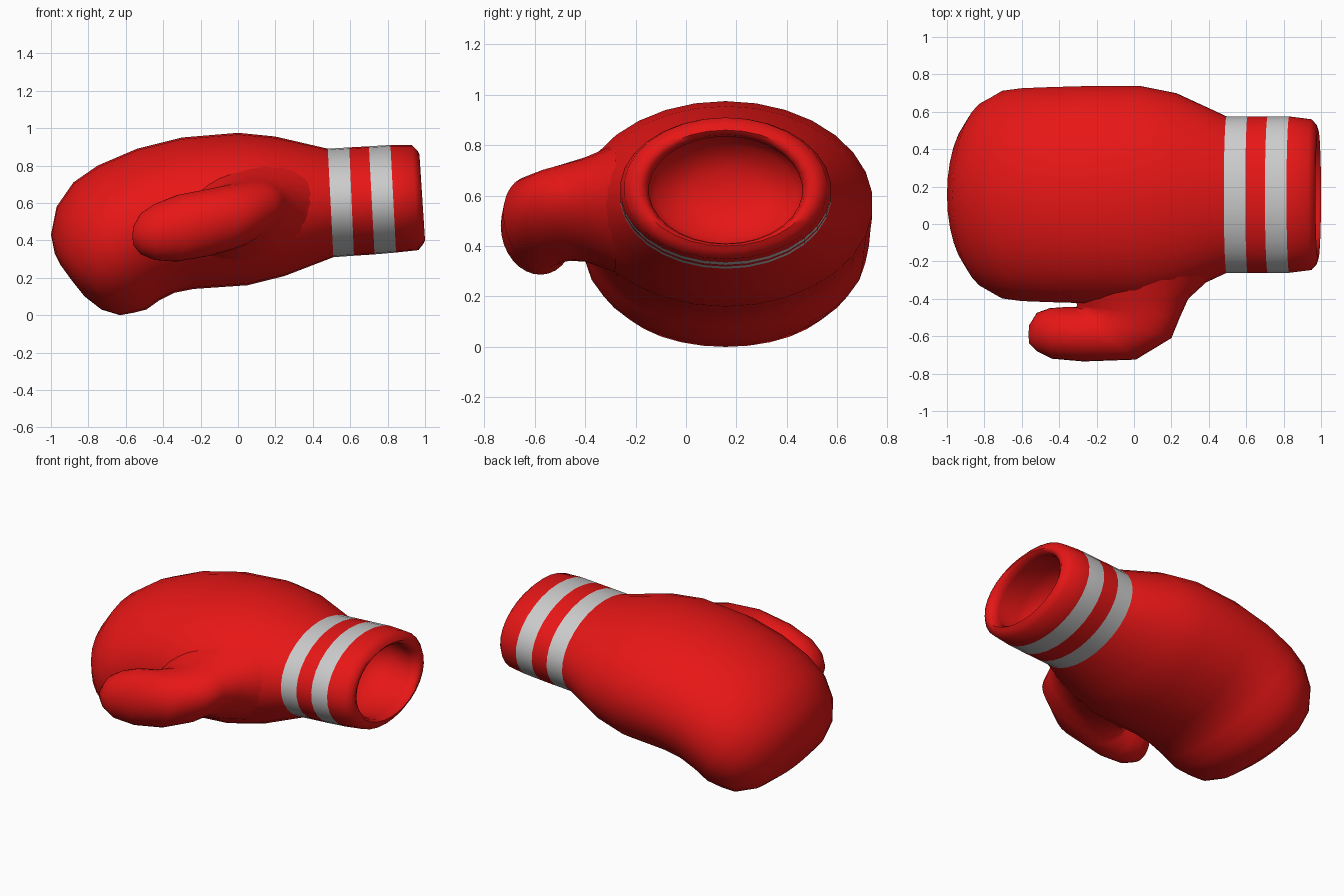
import bpy, bmesh, math
from mathutils import Vector

if "Cube" in bpy.data.objects:
    bpy.data.objects.remove(bpy.data.objects["Cube"])

SIDES = 30
YC = 0.157  # centre line of hand and cuff


def material(name, rgb):
    m = bpy.data.materials.new(name)
    m.diffuse_color = (*rgb, 1)
    m.use_nodes = True
    m.node_tree.nodes["Principled BSDF"].inputs["Base Color"].default_value = m.diffuse_color
    return m


RED = material("red_leather", (0.80, 0.008, 0.008))
GREY = material("grey_band", (0.55, 0.55, 0.55))


def loft(name, rings, cap_end=True, stripes=(), angle=60):
    """Skin elliptical rings, each given as two opposite points and a half-width vector."""
    bm = bmesh.new()
    loops = []
    for a, b, w in rings:
        a, b, w = Vector(a), Vector(b), Vector(w)
        loops.append([bm.verts.new((a + b) / 2 + (a - b) / 2 * math.cos(t) + w * math.sin(t))
                      for t in (2 * math.pi * i / SIDES for i in range(SIDES))])
    for k, (p, q) in enumerate(zip(loops, loops[1:])):
        for i in range(SIDES):
            j = (i + 1) % SIDES
            f = bm.faces.new((p[i], p[j], q[j], q[i]))
            f.material_index = 1 if k in stripes else 0
    if cap_end:
        a, b, w = (Vector(v) for v in rings[-1])
        a0, b0, _ = (Vector(v) for v in rings[-2])
        tip = bm.verts.new((a + b) / 2 + ((a + b) - (a0 + b0)) * 0.06)
        for i in range(SIDES):
            bm.faces.new((loops[-1][i], loops[-1][(i + 1) % SIDES], tip))
    # orient faces outwards: first band must face away from its ring centre
    bmesh.ops.recalc_face_normals(bm, faces=bm.faces)
    bm.faces.ensure_lookup_table()
    f = bm.faces[0]
    c = sum((v.co for v in loops[0] + loops[1]), Vector()) / (2 * SIDES)
    if f.normal.dot(f.calc_center_median() - c) < 0:
        bmesh.ops.reverse_faces(bm, faces=bm.faces)
    me = bpy.data.meshes.new(name)
    bm.to_mesh(me)
    bm.free()
    me.materials.append(RED)
    me.materials.append(GREY)
    ob = bpy.data.objects.new(name, me)
    bpy.context.collection.objects.link(ob)
    bpy.ops.object.select_all(action='DESELECT')
    ob.select_set(True)
    bpy.context.view_layer.objects.active = ob
    bpy.ops.object.shade_smooth_by_angle(angle=math.radians(angle))
    return ob


def upright(profile):
    """Rings from top x,z / bottom x,z / half width in y."""
    return [((x1, YC, z1), (x2, YC, z2), (0, w, 0)) for x1, z1, x2, z2, w in profile]


# padded hand, curling down over the knuckles
loft("hand_padding", upright([
    (0.48, 0.89, 0.51, 0.31, 0.42),
    (0.20, 0.955, 0.25, 0.21, 0.545),
    (0.00, 0.975, 0.05, 0.16, 0.585),
    (-0.30, 0.95, -0.24, 0.14, 0.583),
    (-0.54, 0.89, -0.34, 0.12, 0.578),
    (-0.75, 0.80, -0.42, 0.08, 0.572),
    (-0.88, 0.71, -0.49, 0.03, 0.558),
    (-0.97, 0.58, -0.56, 0.013, 0.51),
    (-1.00, 0.43, -0.63, 0.00, 0.435),
    (-0.98, 0.33, -0.73, 0.03, 0.32),
    (-0.95, 0.27, -0.82, 0.10, 0.17)]))

# cuff with two bands, rounded lip and hollow inside
loft("cuff", upright([
    (0.48, 0.89, 0.51, 0.31, 0.42),
    (0.595, 0.897, 0.62, 0.318, 0.42),
    (0.70, 0.903, 0.73, 0.325, 0.42),
    (0.815, 0.91, 0.845, 0.335, 0.42),
    (0.93, 0.91, 0.965, 0.348, 0.405),
    (0.96, 0.88, 0.99, 0.38, 0.375),
    (0.97, 0.86, 1.00, 0.40, 0.345),
    (0.955, 0.842, 0.985, 0.408, 0.315),
    (0.91, 0.835, 0.94, 0.41, 0.305),
    (0.75, 0.85, 0.77, 0.39, 0.335),
    (0.63, 0.80, 0.65, 0.43, 0.28),
    (0.58, 0.70, 0.59, 0.53, 0.14)]), stripes=(0, 2))

# thumb: outer x,y,z / inner x,y,z / half height, turning from the side towards the knuckles
thumb = [
    (0.42, -0.28, 0.60, -0.34, -0.28, 0.50, 0.25),
    (0.29, -0.40, 0.60, -0.31, -0.40, 0.49, 0.20),
    (0.245, -0.50, 0.60, -0.305, -0.435, 0.47, 0.182),
    (0.20, -0.61, 0.58, -0.31, -0.445, 0.46, 0.176),
    (0.01, -0.725, 0.53, -0.33, -0.445, 0.46, 0.18),
    (-0.27, -0.735, 0.48, -0.38, -0.445, 0.45, 0.178),
    (-0.44, -0.72, 0.45, -0.45, -0.45, 0.44, 0.15),
    (-0.52, -0.68, 0.44, -0.52, -0.475, 0.43, 0.11),
    (-0.56, -0.64, 0.43, -0.56, -0.54, 0.42, 0.05)]
loft("thumb", [(r[0:3], r[3:6], (0, 0, r[6])) for r in thumb])
